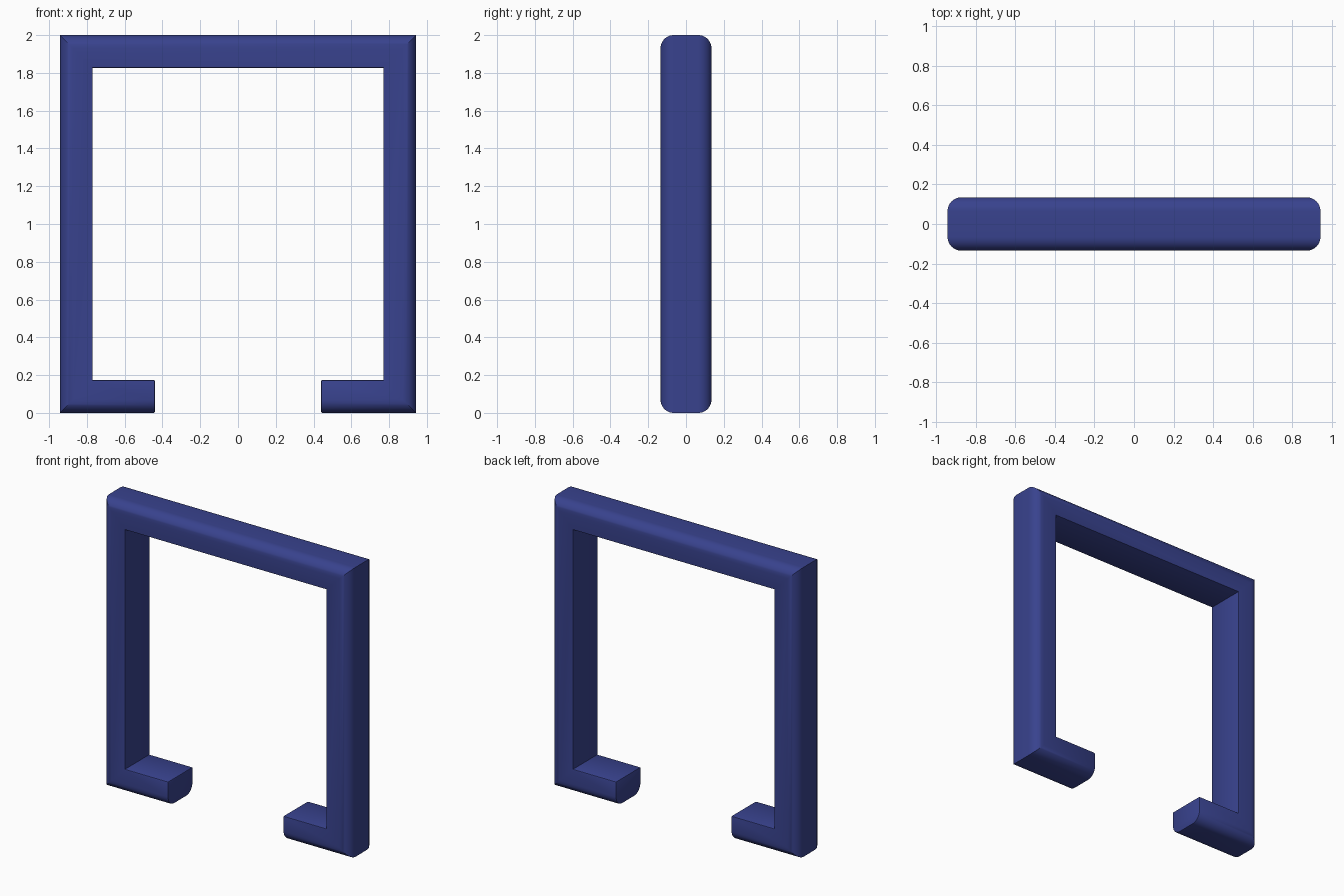
import bpy
import bmesh
from math import sin, cos, pi

if "Cube" in bpy.data.objects:
    bpy.data.objects.remove(bpy.data.objects["Cube"])

HALF_W, HEIGHT = 0.943, 2.0      # outer frame size
THICK, HALF_D = 0.174, 0.135     # bar section
GAP = 0.44                       # half of the opening at the bottom
R_OUT, R_IN = 0.07, 0.008        # outer and inner edge rounding


def arc(d, y, r, start, steps):
    """Quarter circle in the (inset, y) section plane."""
    return [(d + r * cos(start + pi / 2 * i / steps),
             y + r * sin(start + pi / 2 * i / steps)) for i in range(steps + 1)]


# Bar section: well rounded outside edges, nearly sharp inside edges
section = (arc(THICK - R_IN, HALF_D - R_IN, R_IN, 0, 2)
           + arc(R_OUT, HALF_D - R_OUT, R_OUT, pi / 2, 10)
           + arc(R_OUT, -HALF_D + R_OUT, R_OUT, pi, 10)
           + arc(THICK - R_IN, -HALF_D + R_IN, R_IN, 1.5 * pi, 2))

# Outer path (x, z) with inward mitre direction at each station
path = [((-GAP, 0), (0, 1)), ((-HALF_W, 0), (1, 1)), ((-HALF_W, HEIGHT), (1, -1)),
        ((HALF_W, HEIGHT), (-1, -1)), ((HALF_W, 0), (-1, 1)), ((GAP, 0), (0, 1))]

bm = bmesh.new()
rings = [[bm.verts.new((x + d * ix, y, z + d * iz)) for d, y in section]
         for (x, z), (ix, iz) in path]
n = len(section)
for a, b in zip(rings, rings[1:]):
    for i in range(n):
        j = (i + 1) % n
        bm.faces.new((a[i], a[j], b[j], b[i]))

# Hook ends, slightly softened
caps = [bm.faces.new(rings[0]), bm.faces.new(rings[-1])]
bmesh.ops.recalc_face_normals(bm, faces=bm.faces)
rim = [e for f in caps for e in f.edges]
bmesh.ops.bevel(bm, geom=rim, offset=0.006, segments=2, profile=0.5, affect='EDGES')
bmesh.ops.recalc_face_normals(bm, faces=bm.faces)

mesh = bpy.data.meshes.new("open_frame")
bm.to_mesh(mesh)
bm.free()
frame = bpy.data.objects.new("open_frame", mesh)
bpy.context.collection.objects.link(frame)

# Blue finish
blue = bpy.data.materials.new("blue")
blue.diffuse_color = (0.04, 0.055, 0.27, 1)
blue.use_nodes = True
blue.node_tree.nodes["Principled BSDF"].inputs["Base Color"].default_value = blue.diffuse_color
mesh.materials.append(blue)

bpy.context.view_layer.objects.active = frame
frame.select_set(True)
bpy.ops.object.shade_smooth_by_angle(angle=pi / 6)
